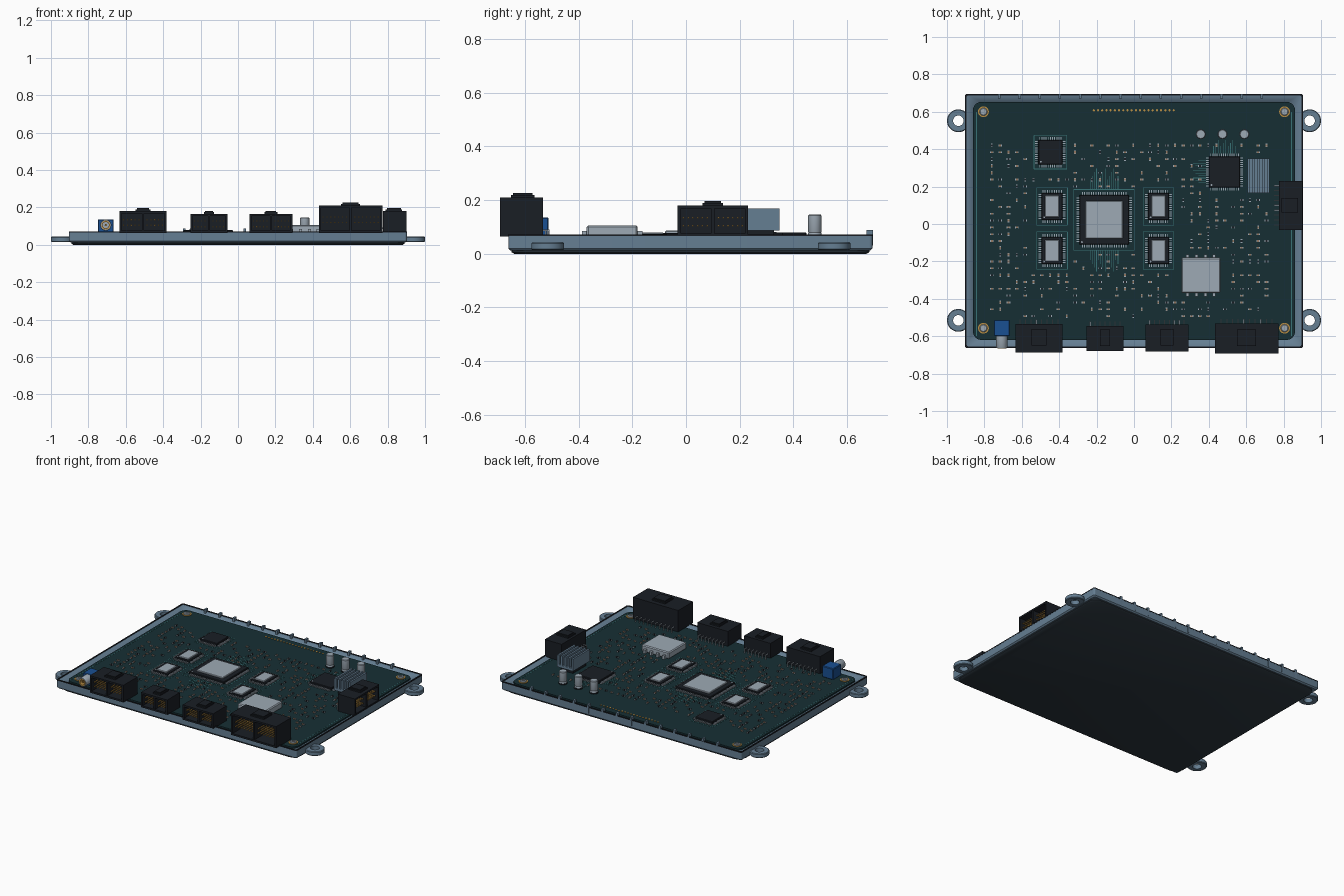
import bpy, bmesh, math, random
from mathutils import Matrix

if "Cube" in bpy.data.objects:
    bpy.data.objects.remove(bpy.data.objects["Cube"])
random.seed(7)

def mat(name, r, g, b):
    m = bpy.data.materials.new(name)
    m.diffuse_color = (r, g, b, 1)
    m.use_nodes = True
    m.node_tree.nodes["Principled BSDF"].inputs["Base Color"].default_value = m.diffuse_color
    return m

STEEL = mat("blue_grey_metal", .13, .21, .29)
PLATE = mat("dark_plate", .028, .042, .055)
BLACK = mat("black_plastic", .010, .013, .018)
BOARD = mat("board_green", .008, .028, .034)
SILVER = mat("silver", .34, .40, .46)
GOLD = mat("gold", .50, .28, .06)
TAN = mat("tan", .30, .19, .12)
BLUE = mat("blue_plastic", .01, .08, .29)
TEAL = mat("teal_trace", .04, .17, .18)

def finish(name, bm, m, loc=(0, 0, 0), rot=0, smooth=False):
    bmesh.ops.recalc_face_normals(bm, faces=bm.faces[:])
    me = bpy.data.meshes.new(name)
    bm.to_mesh(me)
    bm.free()
    me.materials.append(m)
    ob = bpy.data.objects.new(name, me)
    bpy.context.collection.objects.link(ob)
    ob.location = loc
    ob.rotation_euler = (0, 0, rot)
    if smooth:
        bpy.ops.object.select_all(action='DESELECT')
        ob.select_set(True)
        bpy.context.view_layer.objects.active = ob
        bpy.ops.object.shade_smooth_by_angle(angle=math.radians(35))
    return ob

def boxes(name, items, m, loc=(0, 0, 0), rot=0, bevel=0):
    """items: (cx, cy, sx, sy, z0, z1)"""
    bm = bmesh.new()
    for cx, cy, sx, sy, z0, z1 in items:
        bmesh.ops.create_cube(bm, size=1, matrix=Matrix.Translation((cx, cy, (z0 + z1) / 2))
                              @ Matrix.Diagonal((sx, sy, z1 - z0, 1)))
    if bevel:
        bmesh.ops.bevel(bm, geom=bm.edges[:], offset=bevel, segments=1, affect='EDGES')
    return finish(name, bm, m, loc, rot)

def skin(bm, rings, closed):
    n = len(rings[0])
    pairs = list(zip(rings, rings[1:])) + ([(rings[-1], rings[0])] if closed else [])
    for a, b in pairs:
        for i in range(n):
            bm.faces.new((a[i], a[(i + 1) % n], b[(i + 1) % n], b[i]))
    if not closed:
        bm.faces.new(rings[0])
        bm.faces.new(rings[-1])

X, Y0, Y1, TOP = .903, -.662, .695, .06     # tray half width, y limits, board top

def loft(name, sections, m, closed=False):
    """Stacked rounded rectangles: (inset, corner radius, z)"""
    bm = bmesh.new()
    rings = []
    for ins, r, z in sections:
        ring = []
        for k, (sx, sy) in enumerate(((1, 1), (-1, 1), (-1, -1), (1, -1))):
            cx = sx * (X - ins - r)
            cy = Y1 - ins - r if sy > 0 else Y0 + ins + r
            for j in range(7):
                a = math.pi / 2 * (k + j / 6)
                ring.append(bm.verts.new((cx + r * math.cos(a), cy + r * math.sin(a), z)))
        rings.append(ring)
    skin(bm, rings, closed)
    return finish(name, bm, m, smooth=True)

def lathe(name, profile, m, places, closed=False, seg=24, along_y=False):
    """Revolve (radius, height) around z, or around -y"""
    bm = bmesh.new()
    for x, y, z in places:
        rings = []
        for r, h in profile:
            ring = []
            for i in range(seg):
                a = 2 * math.pi * i / seg
                c, s = r * math.cos(a), r * math.sin(a)
                ring.append(bm.verts.new((x + c, y - h, z + s) if along_y else (x + c, y + s, z + h)))
            rings.append(ring)
        skin(bm, rings, closed)
    return finish(name, bm, m, smooth=True)

# Housing: bottom plate, tray with sloped inner rim, dark lip, circuit board
loft("bottom_plate", [(.022, .05, 0), (.012, .06, .006), (.012, .06, .016)], PLATE)
loft("tray", [(.008, .012, .012), (0, .012, .02), (0, .012, .068), (.008, .012, .069),
              (.04, .04, .052), (.06, .04, .035)], STEEL)
loft("rim_lip", [(-.001, .012, .066), (-.001, .012, .072), (.008, .01, .072), (.008, .01, .066)],
     BLACK, closed=True)
loft("circuit_board", [(.042, .045, .03), (.042, .045, TOP)], BOARD)
lathe("mounting_ears", [(.028, 0), (.057, 0), (.061, .004), (.061, .025), (.057, .029), (.028, .029)],
      STEEL, [(s * .939, y, .014) for s in (-1, 1) for y in (-.515, .552)], closed=True, seg=36)
boxes("back_ribs", [(-.72 + .108 * i, .684, .014, .024, .03, .088) for i in range(14)], STEEL)

# Corner screws
corners = [(s * .805, y, TOP) for s in (-1, 1) for y in (-.557, .6)]
lathe("screw_pads", [(.029, 0), (.029, .003)], GOLD, corners)
lathe("screws", [(.021, 0), (.021, .007), (.017, .010), (.009, .010), (.009, .006)], SILVER, corners, seg=18)

# Multi-pin connectors, opening towards local -y
def connector(name, w, d, top, latch, n, loc, rot=0):
    z0, t = .064, .012
    shell = [(0, d / 2, w, d, z0, z0 + t), (0, d / 2, w, d, top - t, top),
             (0, d - .02, w - .002, .04, z0, top - .001), (0, d / 2, t, d - .004, z0, top - .002)]
    shell += [(s * (w - t) / 2, d / 2, t, d, z0, top) for s in (-1, 1)]
    shell += [(0, d * .53, latch, .088, top - .002, top + .009),
              (0, d * .53, latch - .014, .074, top, top + .016)]
    boxes(name + "_shell", shell, BLACK, loc, rot)
    xs = [s * (t + (i + .5) * (w / 2 - 2 * t) / n) for s in (-1, 1) for i in range(n)]
    mid = (z0 + top) / 2
    boxes(name + "_pins", [(x, d / 2 - .005, .006, d - .04, z - .003, z + .003)
                           for x in xs for z in (mid - .018, mid + .012)], GOLD, loc, rot)
    leads = []
    for i in range(n + 3):
        x = (i / (n + 2) - .5) * w * .8
        leads += [(x, d + .012, .006, .026, .085, .091), (x, d + .022, .006, .006, TOP, .091)]
    boxes(name + "_leads", leads, SILVER, loc, rot)

connector("connector_left", .252, .152, .18, .08, 5, (-.508, -.687, 0))
connector("connector_mid_left", .198, .135, .165, .056, 4, (-.155, -.68, 0))
connector("connector_mid_right", .23, .145, .165, .07, 5, (.176, -.682, 0))
connector("connector_large", .34, .16, .21, .1, 7, (.602, -.693, 0))
connector("connector_side", .262, .127, .18, .076, 6, (.901, .1, 0), math.pi / 2)

# Coaxial connector
boxes("coax_block", [(-.707, -.556, .084, .087, TOP, .136)], BLUE, bevel=.004)
lathe("coax_barrel", [(.03, 0), (.03, .062), (.028, .065), (.021, .065), (.021, .01)], SILVER,
      [(-.707, -.599, .105)], along_y=True)
lathe("coax_ring", [(.017, 0), (.024, 0), (.024, .067), (.017, .067)], GOLD,
      [(-.707, -.599, .105)], closed=True, along_y=True)
lathe("coax_pin", [(.006, 0), (.006, .06)], GOLD, [(-.707, -.599, .105)], seg=10, along_y=True)

# Chips with gull leads and optional metal lids
keepout = []
frames = []
def frame(cx, cy, w, d, t=.003):
    for s in (-1, 1):
        frames.append((cx, cy + s * d / 2, w, t, TOP, TOP + .001))
        frames.append((cx + s * w / 2, cy, t, d, TOP, TOP + .001))

def chip(name, cx, cy, w, d, top, nx, ny, lid=None, lid_top=0):
    boxes(name + "_body", [(cx, cy, w, d, TOP + .002, top)], BLACK, bevel=.003)
    leads = []
    for s in (-1, 1):
        for i in range(nx):
            x = cx + (i / (nx - 1) - .5) * w * .88
            leads.append((x, cy + s * (d / 2 + .008), w * .4 / nx, .016, TOP, TOP + .008))
        for i in range(ny):
            y = cy + (i / (ny - 1) - .5) * d * .88
            leads.append((cx + s * (w / 2 + .008), y, .016, d * .4 / ny, TOP, TOP + .008))
    boxes(name + "_leads", leads, SILVER)
    if lid:
        boxes(name + "_lid", [(cx, cy, lid[0], lid[1], top - .003, lid_top)], SILVER, bevel=.003)
    lathe(name + "_corner_dot", [(.005, 0), (.005, .001)], SILVER,
          [(cx - w / 2 + .014, cy - d / 2 + .014, top)], seg=10)
    keepout.append((cx, cy, w / 2 + .045, d / 2 + .045))

chip("main_processor", -.16, .022, .265, .265, .078, 20, 20, (.2, .2), .086)
for cx in (-.438, .131):
    for cy in (.094, -.142):
        chip("memory_chip", cx, cy, .112, .145, .074, 9, 12, (.076, .115), .08)
        frame(cx, cy, .165, .2)
chip("controller_chip", -.447, .384, .13, .13, .08, 11, 11)
chip("interface_chip", .484, .278, .168, .168, .08, 14, 14)
frame(-.16, .022, .325, .325)
frame(-.447, .384, .175, .18)

# Shielded power module, heat sink, round capacitors
boxes("power_module", [(.358, -.275, .208, .19, TOP, .106)], SILVER, bevel=.006)
boxes("power_module_leads", [(.285 + .048 * i, -.275 + s * .1, .016, .026, TOP, .085)
                             for i in range(4) for s in (-1, 1)], SILVER)
boxes("heat_sink_chip", [(.666, .258, .09, .14, TOP, .088)], BLACK)
boxes("heat_sink", [(.666, .258, .118, .182, .086, .104)] +
      [(.613 + .0265 * i, .258, .012, .182, .1, .168) for i in range(5)], STEEL)
cans = [(x, .48, TOP) for x in (.357, .473, .59)]
lathe("capacitor_bases", [(.027, 0), (.027, .008)], BLACK, cans)
lathe("round_capacitors", [(.025, .006), (.025, .016), (.0235, .019), (.025, .022), (.025, .082),
                           (.022, .086)], SILVER, cans)
keepout += [(.358, -.275, .14, .135), (.666, .258, .085, .115), (.473, .48, .16, .05),
            (.84, .1, .12, .16)]

# Test pads along the back edge
lathe("test_pads", [(.006, 0), (.006, .003)], GOLD,
      [(-.215 + .0225 * i, .608, TOP) for i in range(20)], seg=10)

# Scattered surface-mount parts on a loose grid
caps, res, ends = [], [], []
for i in range(34):
    for j in range(26):
        x, y = -.76 + i * .0445, .42 - j * .0365
        if random.random() > .5 or any(abs(x - a) < w and abs(y - b) < d for a, b, w, d in keepout):
            continue
        if y < -.47 and (x < -.62 or x > .42):
            continue
        flip = random.random() < .3
        def part(dx, l, wd, h):
            return (x, y + dx, wd, l, TOP, TOP + h) if flip else (x + dx, y, l, wd, TOP, TOP + h)
        random.choice((caps, caps, res)).append(part(0, .012, .009, .007))
        ends += [part(s * .0075, .004, .0095, .008) for s in (-1, 1)]
boxes("ceramic_capacitors", caps, TAN)
boxes("resistors", res, BLACK)
boxes("part_end_caps", ends, SILVER)

# Copper traces and printed outlines
traces = list(frames)
traces += [(s * .842, 0, .003, 1.2, TOP, TOP + .001) for s in (-1, 1)]
for i in range(14):
    h = .05 + .02 * (i % 4)
    x = -.235 + .0115 * i
    traces.append((x, .187 + h / 2, .003, h, TOP, TOP + .001))
    traces.append((x, -.143 - h / 2, .003, h, TOP, TOP + .001))
for i in range(10):
    h = .04 + .015 * (i % 3)
    traces.append((.425 + .013 * i, .378 + h / 2, .003, h, TOP, TOP + .001))
    traces.append((.385 - h / 2, .22 + .013 * i, h, .003, TOP, TOP + .001))
boxes("copper_traces", traces, TEAL)
